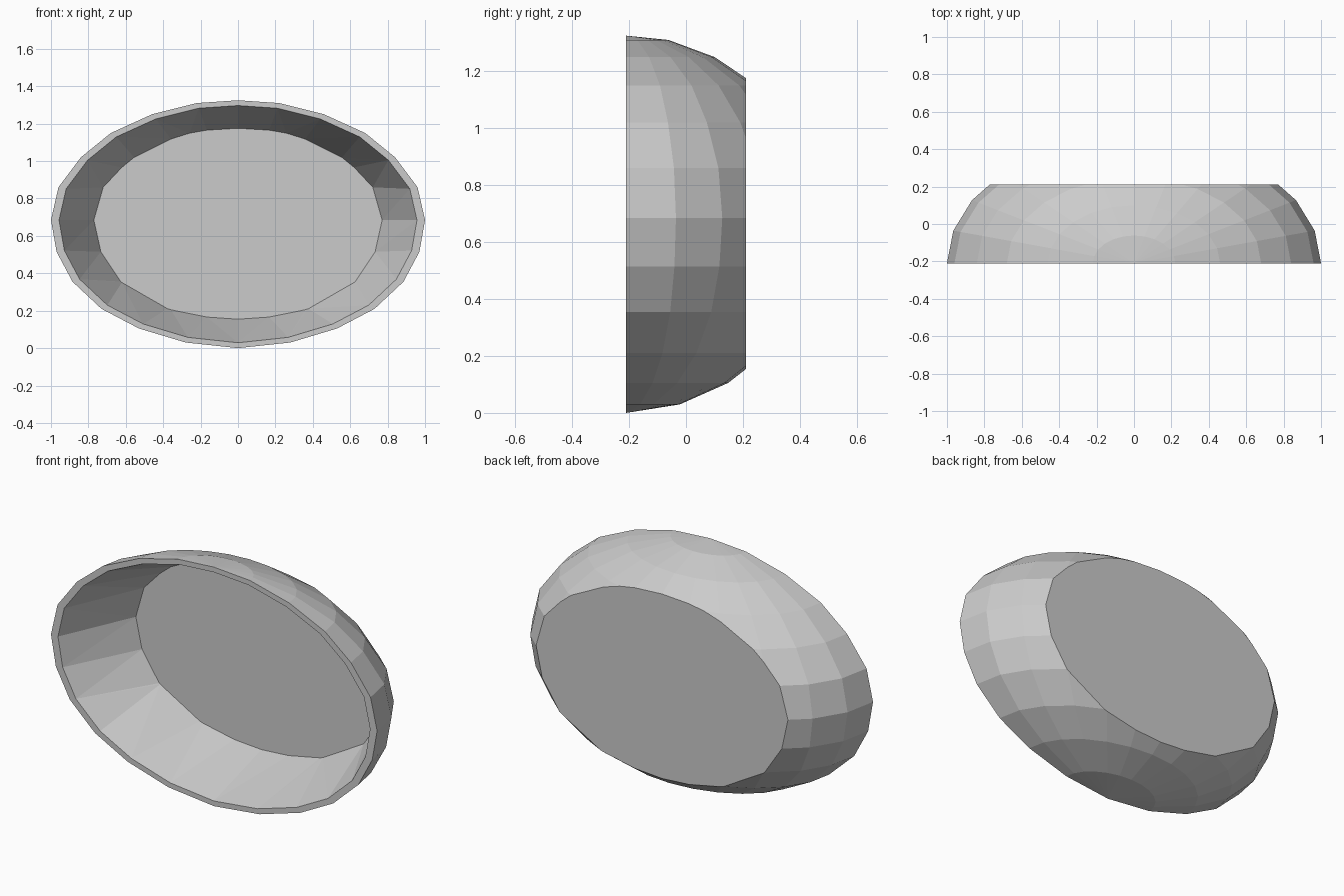
import bpy, bmesh, math
from mathutils import Vector

if "Cube" in bpy.data.objects:
    bpy.data.objects.remove(bpy.data.objects["Cube"])

FRONT, BACK, DEPTH, STEPS = -0.21, 0.21, 0.675, 12
MID = Vector((0, 0, 0.665))

# half outline of the rim: (radius, height), bottom to top
profile = [(0, 0), (.28, .03), (.53, .105), (.73, .21), (.885, .355), (.97, .515),
           (1, .685), (.96, .86), (.84, 1.02), (.68, 1.15), (.46, 1.25), (.22, 1.31), (0, 1.325)]

bm = bmesh.new()


def angle(v):
    return math.atan2((v.co.z - MID.z) / 0.66, v.co.x) % math.tau


# outer shell: half of a squashed ball with vertical poles
rings = []
for r, z in profile:
    if r == 0:
        rings.append([bm.verts.new((0, FRONT, z))] * (STEPS + 1))
    else:
        rings.append([bm.verts.new((r * math.cos(math.pi * i / STEPS),
                                    FRONT + DEPTH * r * math.sin(math.pi * i / STEPS), z))
                      for i in range(STEPS + 1)])
for a, b in zip(rings, rings[1:]):
    for i in range(STEPS):
        quad = list(dict.fromkeys((a[i], a[i + 1], b[i + 1], b[i])))
        bm.faces.new(quad)

# slice off the back
bmesh.ops.bisect_plane(bm, geom=bm.verts[:] + bm.edges[:] + bm.faces[:], dist=1e-5,
                       plane_co=(0, BACK, 0), plane_no=(0, 1, 0), clear_outer=True)
rim = sorted([v for v in bm.verts if abs(v.co.y - FRONT) < 1e-4], key=angle)
edge = sorted([v for v in bm.verts if abs(v.co.y - BACK) < 1e-4], key=angle)

# back plate, inner rim and floor
bm.faces.new(edge)
inner = []
for v in rim:
    p = MID + (v.co - MID) * 0.957
    inner.append(bm.verts.new((p.x, FRONT, p.z)))
floor = [bm.verts.new((v.co.x * .998, BACK - 0.004, MID.z + (v.co.z - MID.z) * .998)) for v in edge]
bm.faces.new(floor)
n = len(rim)
for i in range(n):
    j = (i + 1) % n
    bm.faces.new((rim[i], rim[j], inner[j], inner[i]))

# sloping inner wall: zip the two loops together by angle
m = len(floor)
ai = [angle(v) for v in inner]
af = [angle(v) for v in floor]
i = j = 0
while i < n or j < m:
    ni = ai[(i + 1) % n] + math.tau * ((i + 1) // n)
    nj = af[(j + 1) % m] + math.tau * ((j + 1) // m)
    if j >= m or (i < n and ni <= nj):
        bm.faces.new((inner[i % n], inner[(i + 1) % n], floor[j % m]))
        i += 1
    else:
        bm.faces.new((inner[i % n], floor[(j + 1) % m], floor[j % m]))
        j += 1

bmesh.ops.recalc_face_normals(bm, faces=bm.faces[:])
mesh = bpy.data.meshes.new("oval_bowl")
bm.to_mesh(mesh)
bm.free()
bpy.context.collection.objects.link(bpy.data.objects.new("oval_bowl", mesh))
